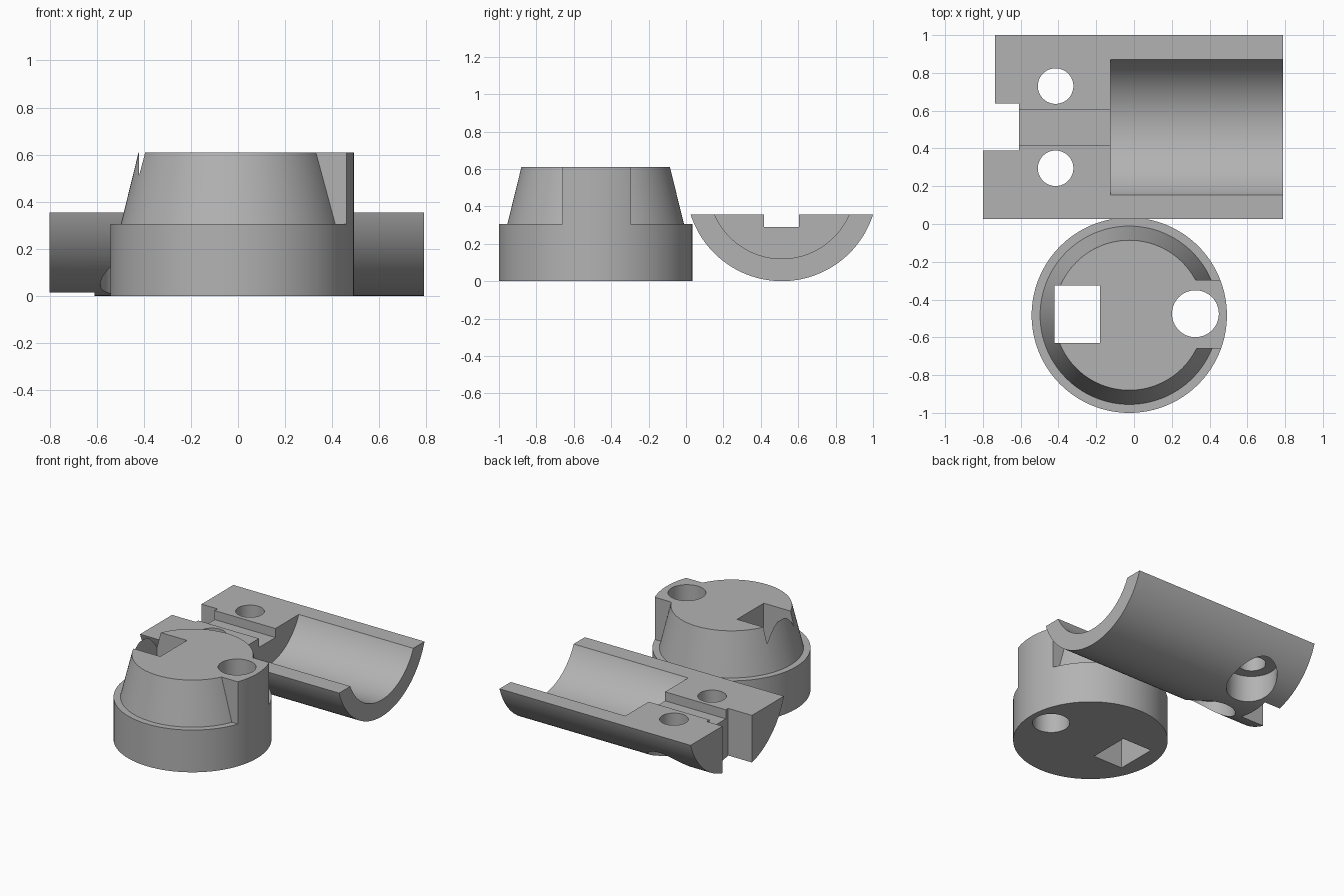
import bpy
from math import pi

cube = bpy.data.objects.get("Cube")
if cube:
    bpy.data.objects.remove(cube, do_unlink=True)

grey = bpy.data.materials.new("plain grey")
grey.use_nodes = True
GREY = (0.45, 0.45, 0.45, 1)
grey.diffuse_color = GREY
grey.node_tree.nodes["Principled BSDF"].inputs["Base Color"].default_value = GREY


def finish(name):
    ob = bpy.context.object
    ob.name = name
    ob.data.materials.append(grey)
    return ob


def box(name, x0, x1, y0, y1, z0, z1):
    bpy.ops.mesh.primitive_cube_add(
        size=1, location=((x0 + x1) / 2, (y0 + y1) / 2, (z0 + z1) / 2))
    ob = finish(name)
    ob.scale = (x1 - x0, y1 - y0, z1 - z0)
    bpy.ops.object.transform_apply(location=True, rotation=True, scale=True)
    return ob


def post(name, x, y, z0, z1, r0, r1=None, sides=128):
    """Upright cylinder, or cone when a second radius is given."""
    bpy.ops.mesh.primitive_cone_add(
        vertices=sides, radius1=r0, radius2=r0 if r1 is None else r1,
        depth=z1 - z0, location=(x, y, (z0 + z1) / 2))
    bpy.ops.object.transform_apply(location=True, rotation=True, scale=True)
    return finish(name)


def bar(name, x0, x1, y, z, r):
    """Cylinder lying along x."""
    bpy.ops.mesh.primitive_cylinder_add(
        vertices=128, radius=r, depth=x1 - x0,
        location=((x0 + x1) / 2, y, z), rotation=(0, pi / 2, 0))
    bpy.ops.object.transform_apply(location=True, rotation=True, scale=True)
    return finish(name)


def cut(target, *cutters):
    """Subtract each cutter in turn, then discard it."""
    for c in cutters:
        bpy.context.view_layer.objects.active = target
        mod = target.modifiers.new("cut", 'BOOLEAN')
        mod.operation, mod.solver, mod.object = 'DIFFERENCE', 'EXACT', c
        bpy.ops.object.modifier_apply(modifier=mod.name)
        bpy.data.objects.remove(c, do_unlink=True)
    return target


def smooth(ob):
    bpy.ops.object.select_all(action='DESELECT')
    ob.select_set(True)
    bpy.context.view_layer.objects.active = ob
    bpy.ops.object.shade_smooth_by_angle(angle=pi / 7)


# Round cap: cylinder turned down to a cone, leaving the rib around the hole
CX, CY, CR = -0.025, -0.483, 0.517
cap = post("round_cap", CX, CY, 0, 0.61, CR)
shoulder = post("shoulder_cutter", CX, CY, 0.305, 0.9, 0.8)
cut(shoulder,
    post("cone_core", CX, CY, 0.2, 1.0, 0.498, 0.301),
    box("rib_core", CX, 1.0, -0.66, -0.297, 0.2, 1.0))
cut(cap, shoulder,
    post("round_hole", 0.325, -0.475, -0.1, 0.8, 0.124, sides=64),
    box("square_hole", -0.42, -0.18, -0.63, -0.325, -0.1, 0.8))
smooth(cap)

# Half shell: lying cylinder sliced flat, with bore, groove and end notch
SY, SZ = 0.5125, 0.512
shell = bar("half_shell", -0.8, 0.79, SY, SZ, 0.512)
cut(shell,
    box("flat_top", -1, 1, -0.2, 1.2, 0.355, 1.2),
    bar("bore", -0.125, 1.0, SY, SZ, 0.392),
    box("groove", -0.9, 0, 0.417, 0.605, 0.29, 0.5),
    box("end_notch", -1, -0.61, 0.39, 0.637, -0.1, 0.5),
    box("short_side", -1, -0.737, 0.5, 1.2, -0.1, 0.5))

# Counterbored screw holes on both sides of the groove
for y in (0.295, 0.73):
    cut(shell,
        post("screw_hole", -0.415, y, -0.1, 0.5, 0.094, sides=64),
        post("counterbore", -0.415, y, -0.1, 0.2, 0.17, sides=64))
smooth(shell)
